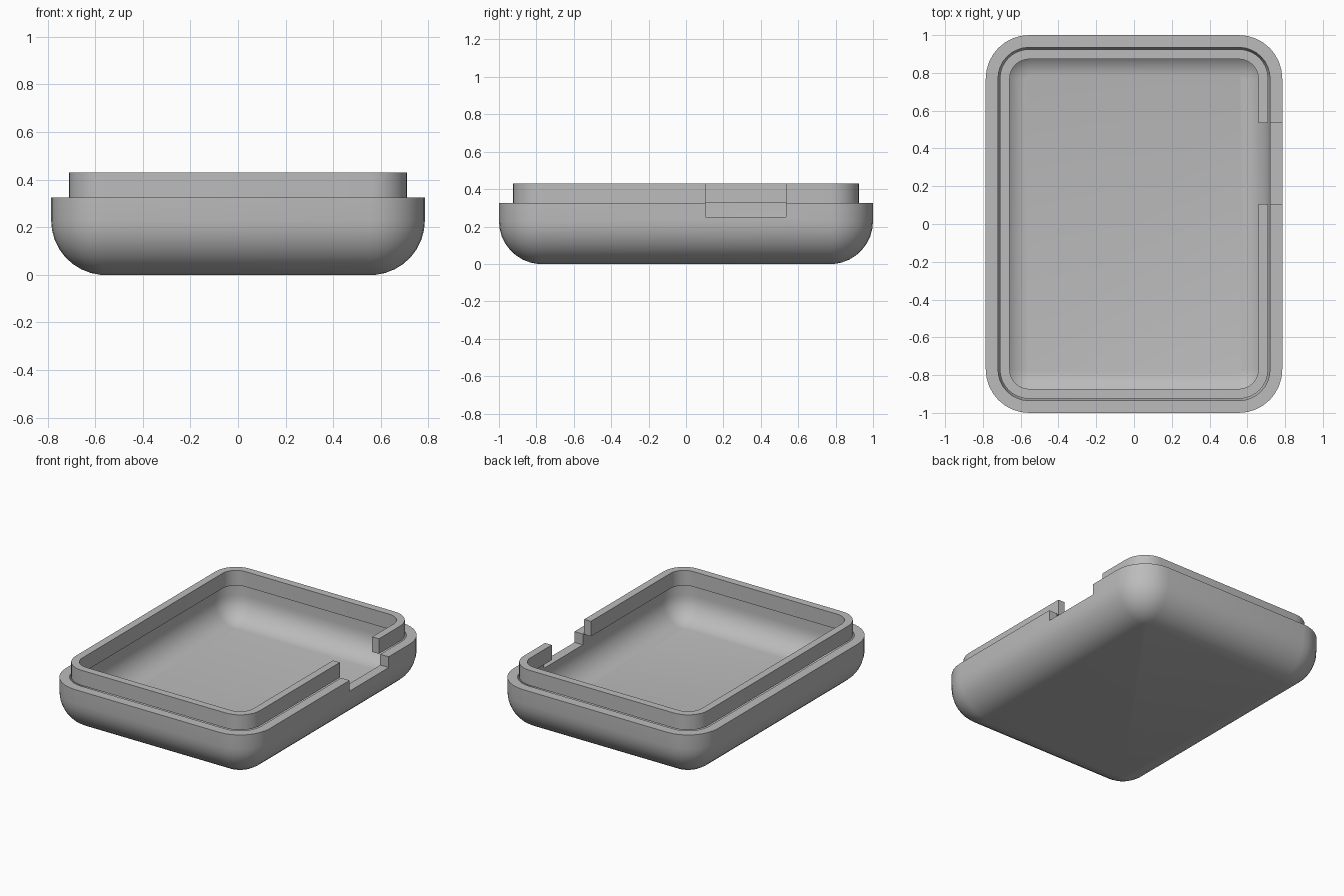
import bpy
import bmesh
from math import sin, cos, pi, radians

if "Cube" in bpy.data.objects:
    bpy.data.objects.remove(bpy.data.objects["Cube"], do_unlink=True)

CX, CY = 0.555, 0.77      # corner arc centres, shared by every loop
R_OUT, R_IN = 0.23, 0.165  # outer and cavity radii
RIM_OUT, RIM_IN = 0.155, 0.103
SHELL_TOP, RIM_TOP = 0.325, 0.43
STEPS = 8

grey = bpy.data.materials.new("mid grey")
grey.use_nodes = True
grey.diffuse_color = (0.5, 0.5, 0.5, 1)
grey.node_tree.nodes["Principled BSDF"].inputs["Base Color"].default_value = (0.5, 0.5, 0.5, 1)


def rounded_loop(bm, r, z):
    """Rounded rectangle of vertices around the four corner centres."""
    verts = []
    for q, (sx, sy) in enumerate([(1, 1), (-1, 1), (-1, -1), (1, -1)]):
        for i in range(STEPS + 1):
            a = (q + i / STEPS) * pi / 2
            verts.append(bm.verts.new((sx * CX + r * cos(a), sy * CY + r * sin(a), z)))
    return verts


def loft(name, profile, closed):
    """Bridge loops of (radius, height); close into a ring or cap both ends."""
    bm = bmesh.new()
    loops = [rounded_loop(bm, r, z) for r, z in profile]
    pairs = list(zip(loops, loops[1:]))
    if closed:
        pairs.append((loops[-1], loops[0]))
    else:
        bm.faces.new(loops[0])
        bm.faces.new(loops[-1])
    for a, b in pairs:
        for i in range(len(a)):
            j = (i + 1) % len(a)
            bm.faces.new((a[i], a[j], b[j], b[i]))
    bmesh.ops.recalc_face_normals(bm, faces=bm.faces)
    mesh = bpy.data.meshes.new(name)
    bm.to_mesh(mesh)
    bm.free()
    mesh.materials.append(grey)
    obj = bpy.data.objects.new(name, mesh)
    bpy.context.collection.objects.link(obj)
    return obj


# Quarter-round profiles for the outside and the cavity
half = radians(5.6)
angles = [half + i * (pi / 2 - half) / STEPS for i in range(STEPS + 1)]
centre_z = R_OUT * cos(half)
outside = [(R_OUT * sin(t), centre_z - R_OUT * cos(t)) for t in angles]
cavity = [(R_IN * sin(t), centre_z - R_IN * cos(t)) for t in reversed(angles)]

# Tray shell and the raised rim set just inside it
shell = loft("tray_shell",
             outside + [(R_OUT, SHELL_TOP), (R_IN, SHELL_TOP)] + cavity, False)
rim = loft("raised_rim",
           [(RIM_OUT, SHELL_TOP), (RIM_OUT, RIM_TOP),
            (RIM_IN, RIM_TOP), (RIM_IN, SHELL_TOP)], True)

# Side notch through shell and rim
bpy.ops.mesh.primitive_cube_add(size=1, location=(0.75, 0.32, 0.45))
cutter = bpy.context.object
cutter.name = "notch_cutter"
cutter.scale = (0.3, 0.43, 0.4)
cutter.hide_render = True
cutter.data.materials.append(grey)

for obj in (shell, rim):
    bpy.ops.object.select_all(action='DESELECT')
    obj.select_set(True)
    bpy.context.view_layer.objects.active = obj
    mod = obj.modifiers.new("notch", 'BOOLEAN')
    mod.operation = 'DIFFERENCE'
    mod.solver = 'EXACT'
    mod.object = cutter
    bpy.ops.object.modifier_apply(modifier=mod.name)
    bpy.ops.object.shade_smooth_by_angle(angle=radians(30))

bpy.data.objects.remove(cutter, do_unlink=True)
